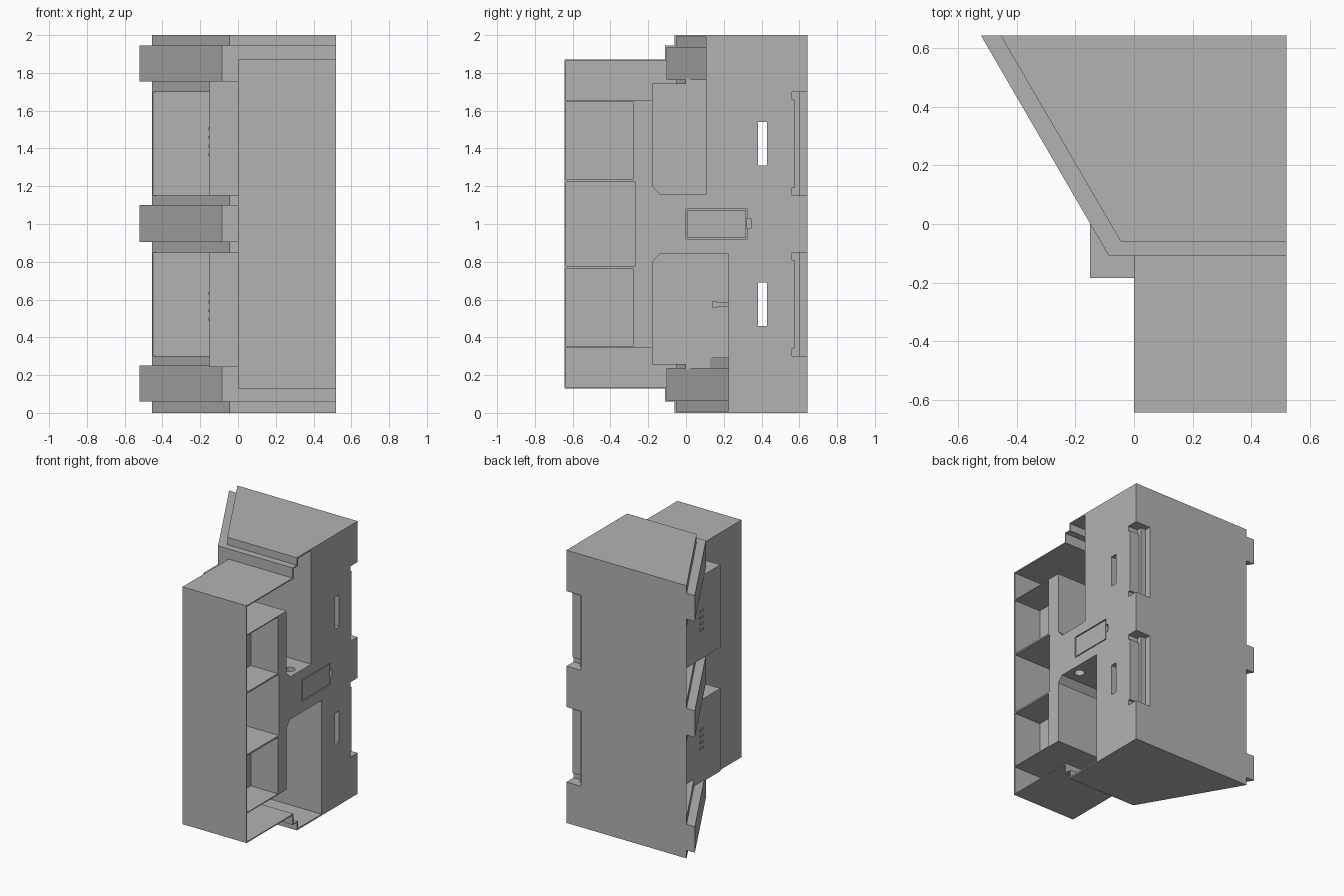
import bpy, bmesh

if "Cube" in bpy.data.objects:
    bpy.data.objects.remove(bpy.data.objects["Cube"])


def prism(name, pts, a, b, axis='z'):
    """Extrude a 2D outline from a to b: (x, y) along z, or (y, z) along x."""
    bm = bmesh.new()
    def vert(p, h):
        return bm.verts.new((p[0], p[1], h) if axis == 'z' else (h, p[0], p[1]))
    low = [vert(p, a) for p in pts]
    high = [vert(p, b) for p in pts]
    bm.faces.new(low)
    bm.faces.new(high)
    n = len(pts)
    for i in range(n):
        j = (i + 1) % n
        bm.faces.new((low[i], low[j], high[j], high[i]))
    bmesh.ops.recalc_face_normals(bm, faces=bm.faces)
    me = bpy.data.meshes.new(name)
    bm.to_mesh(me)
    bm.free()
    ob = bpy.data.objects.new(name, me)
    bpy.context.collection.objects.link(ob)
    return ob


def box(name, x0, x1, y0, y1, z0, z1):
    return prism(name, [(x0, y0), (x1, y0), (x1, y1), (x0, y1)], z0, z1)


def combine(target, tool, op):
    """Boolean the tool into the target and discard the tool."""
    tool.hide_render = True
    m = target.modifiers.new("bool", 'BOOLEAN')
    m.operation, m.solver, m.object = op, 'EXACT', tool
    bpy.context.view_layer.objects.active = target
    bpy.ops.object.modifier_apply(modifier=m.name)
    bpy.data.objects.remove(tool)


def slanted(x_front, y_front, x_back, y_end, right):
    """Plan outline with the sloping left side, ending at y_end."""
    x_end = x_front + (x_back - x_front) * (y_end - y_front) / (0.643 - y_front)
    return [(x_front, y_front), (right, y_front), (right, y_end), (x_end, y_end)]


def span(top, z0, z1):
    """Height range, mirrored about z = 1 for the lower half."""
    return (z0, z1) if top else (2 - z1, 2 - z0)


R, OUT, BACK = 0.52, 0.7, 0.643
halves = ((True, 0.105), (False, 0.225))

# main body with sloping side
body = prism("housing", slanted(-0.045, -0.06, -0.455, BACK, R), 0, 2)


def add(tool):
    combine(body, tool, 'UNION')


def cut(tool):
    combine(body, tool, 'DIFFERENCE')


# mating notches in the sloping side
for top, _ in halves:
    cut(box("side_notch", -0.7, -0.15, -0.3, 0.633, *span(top, 1.15, 1.70)))

# raised tabs on the sloping side
for z0, z1 in ((0.06, 0.25), (0.905, 1.10), (1.755, 1.945)):
    add(prism("tab", slanted(-0.085, -0.11, -0.522, BACK, R), z0, z1))

# front box and the two connector housings beside it
add(box("front_box", 0, R, -0.643, 0.02, 0.13, 1.87))
for top, _ in halves:
    add(box("connector_shell", -0.15, R, -0.184, 0.13, *span(top, 1.15, 1.757)))

# hollow interior, open towards +x
for top, y_end in halves:
    cut(prism("cap_hollow", slanted(-0.035, -0.05, -0.445, y_end, OUT), *span(top, 1.71, 1.99)))
    cut(prism("tab_hollow", slanted(-0.076, -0.10, -0.51, y_end, OUT), *span(top, 1.765, 1.935)))
    cut(box("end_cell", 0.01, OUT, -0.636, 0.0, *span(top, 1.655, 1.862)))
    z = lambda v: v if top else 2 - v
    cut(prism("pocket", [(-0.137, z(1.156)), (y_end, z(1.156)), (y_end, z(1.77)), (0, z(1.77)),
                         (0, z(1.741)), (-0.178, z(1.741)), (-0.178, z(1.20))], -0.14, OUT, 'x'))
    cut(box("outer_cell", 0.30, OUT, -0.636, -0.28, *span(top, 1.235, 1.648)))

    # corner notch, its inner groove, and the slot passing right through
    cut(box("corner_notch", 0.40, OUT, 0.60, 0.7, *span(top, 1.15, 1.70)))
    cut(box("corner_groove", 0.44, OUT, 0.56, 0.61, *span(top, 1.15, 1.70)))
    add(box("groove_lip", 0.43, R, 0.56, 0.575, *span(top, 1.19, 1.66)))
    cut(box("through_slot", -OUT, OUT, 0.38, 0.43, *span(top, 1.31, 1.54)))

cut(box("middle_cell", 0.01, OUT, -0.636, -0.27, 0.777, 1.223))

# screw hole through the middle web
bpy.ops.mesh.primitive_cylinder_add(vertices=20, radius=0.035, depth=0.5, location=(0.45, -0.04, 1))
cut(bpy.context.object)

# label recess with an inset plate and finger notch
cut(box("label_recess", 0.51, OUT, 0, 0.325, 0.92, 1.08))
cut(box("finger_notch", 0.49, OUT, 0.32, 0.345, 0.975, 1.03))
box("label_plate", 0.505, 0.519, 0.007, 0.317, 0.927, 1.073)

# small ribs on the connector shells
for top, _ in halves:
    for i in range(4):
        z0 = 1.36 + i * 0.045
        box("rib", -0.156, -0.148, 0.02, 0.06, *span(top, z0, z0 + 0.015))

# catch peg on the lower pocket wall
box("peg_stem", 0.0, 0.03, 0.16, 0.23, 0.56, 0.585)
box("peg_head", -0.005, 0.035, 0.14, 0.165, 0.555, 0.59)

# dark grey plastic
plastic = bpy.data.materials.new("dark_grey_plastic")
plastic.diffuse_color = (0.45, 0.45, 0.45, 1)
plastic.use_nodes = True
plastic.node_tree.nodes["Principled BSDF"].inputs["Base Color"].default_value = plastic.diffuse_color
for ob in bpy.context.collection.objects:
    ob.data.materials.clear()
    ob.data.materials.append(plastic)
